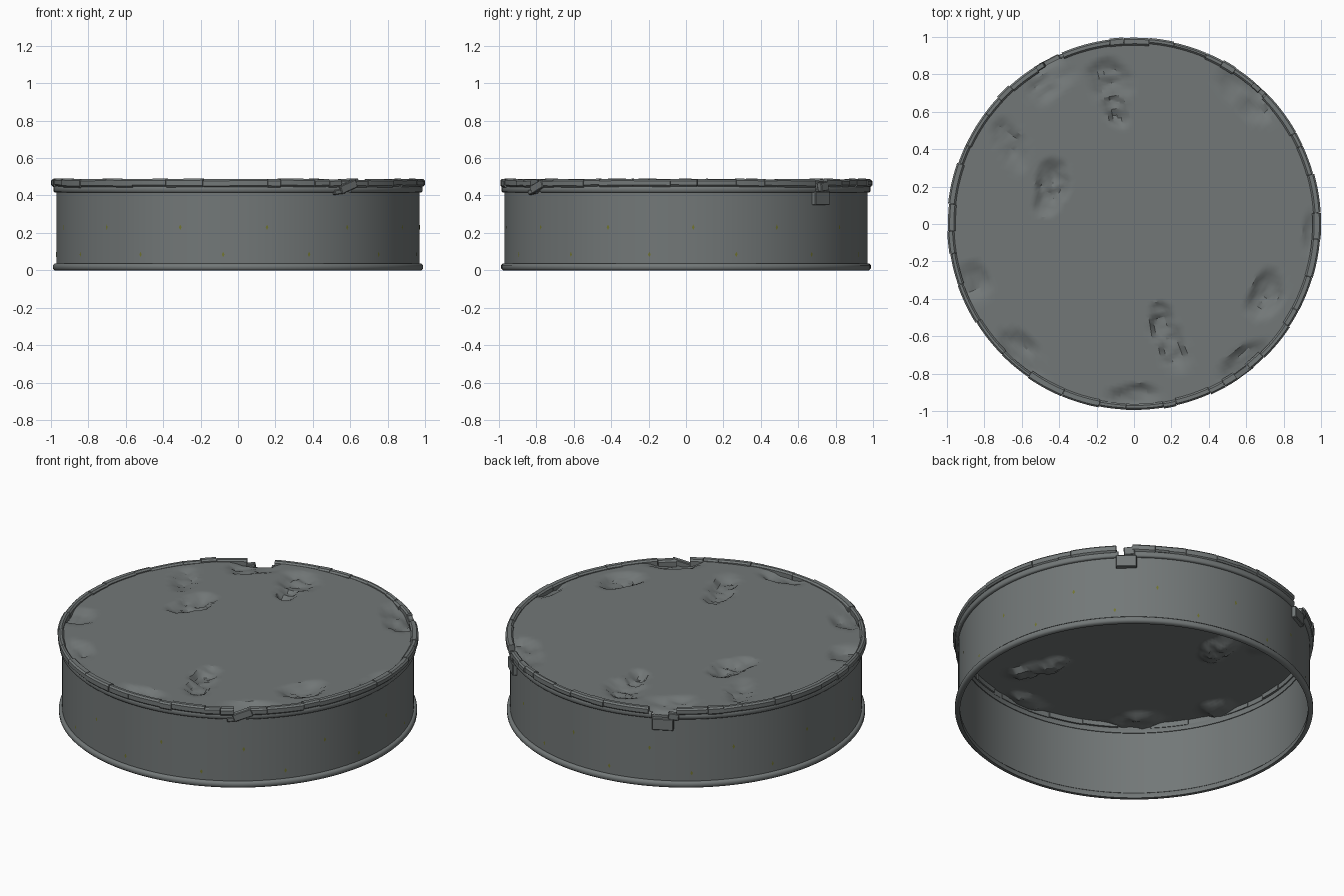
import bpy, bmesh, math, random
from mathutils import Matrix, Vector, noise

if "Cube" in bpy.data.objects:
    bpy.data.objects.remove(bpy.data.objects["Cube"])

random.seed(4)
SEG = 128


def material(name, rgb):
    m = bpy.data.materials.new(name)
    m.diffuse_color = (*rgb, 1)
    m.use_nodes = True
    m.node_tree.nodes["Principled BSDF"].inputs["Base Color"].default_value = m.diffuse_color
    return m


STONE = material("grey stone", (0.17, 0.187, 0.187))
MOSS = material("olive speck", (0.17, 0.18, 0.03))


def finish(name, bm, mat, angle=35):
    bmesh.ops.recalc_face_normals(bm, faces=bm.faces)
    me = bpy.data.meshes.new(name)
    bm.to_mesh(me)
    bm.free()
    me.materials.append(mat)
    ob = bpy.data.objects.new(name, me)
    bpy.context.collection.objects.link(ob)
    bpy.ops.object.select_all(action='DESELECT')
    ob.select_set(True)
    bpy.context.view_layer.objects.active = ob
    bpy.ops.object.shade_smooth_by_angle(angle=math.radians(angle))
    return ob


def polar(r, deg, z):
    a = math.radians(deg)
    return Vector((r * math.cos(a), r * math.sin(a), z))


def sweep(bm, profile, a0, a1, closed=True, tilt=0.0):
    """Sweep an (r, z) profile from angle a0 to a1; full turns join up, arcs get end caps."""
    full = abs(a1 - a0) >= 360
    n = SEG if full else max(2, round((a1 - a0) / 2))
    rows = []
    for i in range(n if full else n + 1):
        t = i / n
        rows.append([bm.verts.new(polar(r, a0 + (a1 - a0) * t, z + tilt * (t - 0.5)))
                     for r, z in profile])
    k = len(profile)
    for i in range(n):
        p, q = rows[i], rows[(i + 1) % len(rows)]
        for j in range(k if closed else k - 1):
            bm.faces.new((p[j], q[j], q[(j + 1) % k], p[(j + 1) % k]))
    if not full:
        bm.faces.new(rows[0])
        bm.faces.new(rows[-1])


def chamfered(r0, r1, z0, z1, c):
    return [(r0, z0), (r1 - c, z0), (r1, z0 + c), (r1, z1 - c),
            (r1 - c, z1), (r0 + c, z1), (r0, z1 - c)]


# thin open side wall and the foot ring
bm = bmesh.new()
sweep(bm, [(0.97, 0.0), (0.97, 0.435)], 0, 360, closed=False)
finish("side_wall", bm, STONE)
bm = bmesh.new()
sweep(bm, chamfered(0.96, 0.988, 0.0, 0.036, 0.009), 0, 360)
finish("foot_ring", bm, STONE, 50)

# broken places in the rim: (centre angle, half width)
GAPS = [(-54, 2.2), (47, 2.6), (117.5, 4.5)]
GAPS_ROUND = GAPS + [(GAPS[0][0] + 360, GAPS[0][1])]

# worn top: a polar grid with chipped hollows (x, y, half width, half length, turn, depth)
DENTS = [(-0.13, 0.76, .11, .13, 0, .035), (-0.1, 0.62, .06, .10, 20, .04),
         (-0.44, 0.21, .09, .16, -20, .04), (-0.66, 0.42, .07, .15, 30, .025),
         (0.15, -0.53, .07, .11, 10, .04), (0.21, -0.66, .07, .13, 10, .03),
         (0.70, -0.38, .09, .14, -25, .04), (-0.45, 0.80, .13, .14, 0, .03),
         (0.55, 0.77, .10, .10, 0, .025), (0.66, 0.66, .11, .11, 0, .03),
         (-0.87, -0.32, .11, .10, 0, .03), (-0.62, -0.70, .15, .11, -35, .03),
         (0.0, -0.92, .13, .07, 0, .03), (0.60, -0.74, .14, .09, 35, .035),
         (0.95, -0.06, .05, .11, 0, .025)]


def top_height(p):
    z = 0.474
    wob = 0.28 * noise.noise(p * 9)
    for x, y, w, l, turn, depth in DENTS:
        d = Matrix.Rotation(math.radians(-turn), 3, 'Z') @ Vector((p.x - x, p.y - y, 0))
        q = math.hypot(d.x / w, d.y / l) + wob
        if q < 1:
            rough = 0.8 + 0.5 * noise.noise(p * 22)
            z = min(z, 0.474 - depth * rough * min(1, (1 - q) * 2.2 + 0.1))
    r, a = p.length, math.degrees(math.atan2(p.y, p.x))
    for g, w in GAPS:
        if abs(a - g) < w and r > 0.9:
            z = min(z, 0.474 - 0.04 * (r - 0.9) / 0.07)
    return z


bm = bmesh.new()
N, RINGS = 160, 56
centre = bm.verts.new((0, 0, 0.474))
prev = None
for k in range(1, RINGS + 1):
    ring = []
    for i in range(N):
        p = polar(0.97 * k / RINGS, i * 360 / N, 0)
        p.z = top_height(p.copy())
        ring.append(bm.verts.new(p))
    for i in range(N):
        j = (i + 1) % N
        if prev:
            bm.faces.new((prev[i], ring[i], ring[j], prev[j]))
        else:
            bm.faces.new((centre, ring[i], ring[j]))
    prev = ring
finish("worn_top", bm, STONE, 30)

# lower trim band, broken only at the gaps
bm = bmesh.new()
for (g, w), (h, v) in zip(GAPS_ROUND, GAPS_ROUND[1:]):
    sweep(bm, chamfered(0.965, 0.986, 0.416, 0.452, 0.006), g + w * 0.8, h - v * 0.8)
finish("lower_trim", bm, STONE, 50)

# upper rim: uneven curved stones laid end to end between the gaps
bm = bmesh.new()
for (g, w), (h, v) in zip(GAPS_ROUND, GAPS_ROUND[1:]):
    a, end = g + w, h - v
    while a < end - 0.5:
        b = a + random.uniform(4, 13)
        if end - b < 4:
            b = end
        sweep(bm, chamfered(0.958 + random.uniform(-.006, .008), random.uniform(0.992, 1.0),
                            0.446 + random.uniform(-.004, .003),
                            random.uniform(0.483, 0.49), 0.009),
              a, b - 0.12, tilt=random.uniform(-.004, .004))
        a = b
finish("upper_rim_stones", bm, STONE, 40)


# loose broken blocks hanging at the gaps
def block(name, deg, r, z, width, thick, height, roll):
    bm = bmesh.new()
    bmesh.ops.create_cube(bm, size=1)
    bmesh.ops.scale(bm, verts=bm.verts, vec=(thick, width, height))
    bmesh.ops.bevel(bm, geom=bm.edges[:], offset=0.004, segments=1, affect='EDGES')
    m = (Matrix.Translation(polar(r, deg, z)) @ Matrix.Rotation(math.radians(deg), 4, 'Z')
         @ Matrix.Rotation(math.radians(roll), 4, 'X'))
    bmesh.ops.transform(bm, matrix=m, verts=bm.verts)
    finish(name, bm, STONE, 20)


block("right_fallen_block", 47.5, 0.978, 0.385, 0.115, 0.03, 0.072, 0)
block("right_wedge_block", 48.5, 0.978, 0.448, 0.06, 0.03, 0.05, 6)
block("back_fallen_block", 117.5, 0.978, 0.385, 0.12, 0.03, 0.07, 0)
block("back_wedge_block", 121, 0.978, 0.435, 0.06, 0.03, 0.04, -8)
block("front_slipped_block", -53.5, 0.98, 0.447, 0.11, 0.035, 0.045, 20)
block("front_small_block", -56.5, 0.977, 0.42, 0.07, 0.03, 0.025, 8)

# tiny olive specks in two staggered rows on the wall
bm = bmesh.new()
for start, z in ((-94.7, 0.085), (-80.8, 0.23)):
    for i in range(13):
        a = start + i * 360 / 13
        s = 0.45
        bm.faces.new([bm.verts.new(polar(0.9715, a + da, z + dz))
                      for da, dz in ((-s, 0), (0, -0.014), (s, 0), (0, 0.014))])
finish("wall_specks", bm, MOSS)
